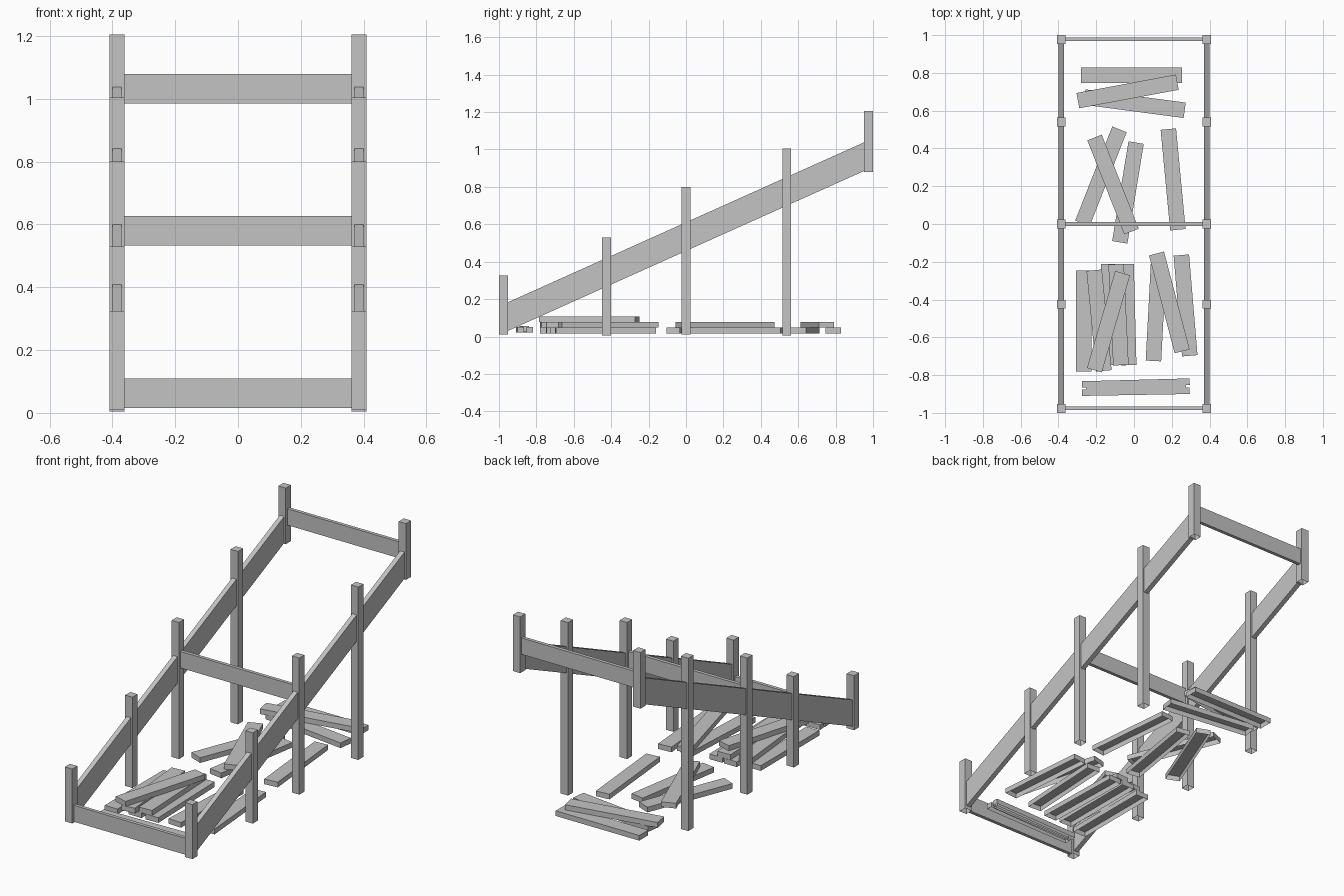
import bpy
import bmesh
from math import radians
from mathutils import Matrix, Vector

cube = bpy.data.objects.get("Cube")
if cube:
    bpy.data.objects.remove(cube, do_unlink=True)

GREY = (0.55, 0.55, 0.55, 1)
grey = bpy.data.materials.new("plain grey")
grey.use_nodes = True
grey.diffuse_color = GREY
grey.node_tree.nodes["Principled BSDF"].inputs["Base Color"].default_value = GREY


def box(name, centre, size, turn=0, shear=0, open_bottom=False):
    """Box turned about z, or sheared so z rises along y."""
    bm = bmesh.new()
    bmesh.ops.create_cube(bm, size=1)
    if open_bottom:
        bm.normal_update()
        under = [f for f in bm.faces if f.normal.z < -0.9]
        bmesh.ops.delete(bm, geom=under, context='FACES_ONLY')
    for v in bm.verts:
        v.co = v.co * Vector(size)
        v.co.z += v.co.y * shear
    bm.transform(Matrix.Translation(centre) @ Matrix.Rotation(radians(turn), 4, 'Z'))
    mesh = bpy.data.meshes.new(name)
    bm.to_mesh(mesh)
    bm.free()
    mesh.materials.append(grey)
    obj = bpy.data.objects.new(name, mesh)
    bpy.context.collection.objects.link(obj)
    return obj


# Posts and sloping side rails, left and right
SIDE_X = 0.385
POSTS = [("front", -0.976, 0.01, 0.325), ("low", -0.425, 0.005, 0.53),
         ("middle", 0, 0.01, 0.80), ("high", 0.539, 0.005, 1.005),
         ("back", 0.976, 0.88, 1.205)]
for side, sign in (("left", 1), ("right", -1)):
    x = sign * SIDE_X
    for name, y, low, high in POSTS:
        box(f"{side}_{name}_post", (x, y, (low + high) / 2),
            (0.047, 0.047, high - low), open_bottom=True)
    box(f"{side}_side_rail", (x, 0, 0.534), (0.028, 1.91, 0.153), shear=0.449)

# Cross rails
for name, y, z in (("front", -0.975, 0.0625), ("middle", 0, 0.58), ("back", 0.978, 1.032)):
    box(f"{name}_cross_rail", (0, y, z), (0.724, 0.02, 0.095))

# Loose planks on the ground: x, y, angle, layer in the pile
PLANKS = [
    (-0.013, 0.787, 0, 0), (-0.034, 0.702, 10.5, 1), (0.003, 0.637, -7.5, 0),
    (-0.175, 0.252, 68.5, 0), (-0.111, 0.209, 111.5, 1),
    (-0.032, 0.167, 80.7, 0), (0.207, 0.236, 95.4, 0),
    (-0.265, -0.514, 90, 0), (-0.185, -0.511, 95.5, 1),
    (-0.135, -0.48, 90, 0), (-0.082, -0.48, 92.7, 1),
    (-0.035, -0.48, 91.5, 0), (-0.135, -0.517, 73.8, 2),
    (0.187, -0.415, 104.7, 1), (0.273, -0.431, 94.8, 0), (0.117, -0.458, 87, 0),
]
THICK = 0.03
for i, (x, y, angle, layer) in enumerate(PLANKS):
    box(f"loose_plank_{i + 1}", (x, y, 0.032 + layer * THICK),
        (0.535, 0.082, THICK), turn=angle, open_bottom=True)

# Narrow sticks behind the front rail
for i, (y, length, angle) in enumerate(((-0.842, 0.57, 1.5), (-0.865, 0.53, 2), (-0.888, 0.57, 1))):
    box(f"narrow_stick_{i + 1}", (0.01, y, 0.037 + 0.003 * (i % 2)),
        (length, 0.034, THICK), turn=angle, open_bottom=True)
